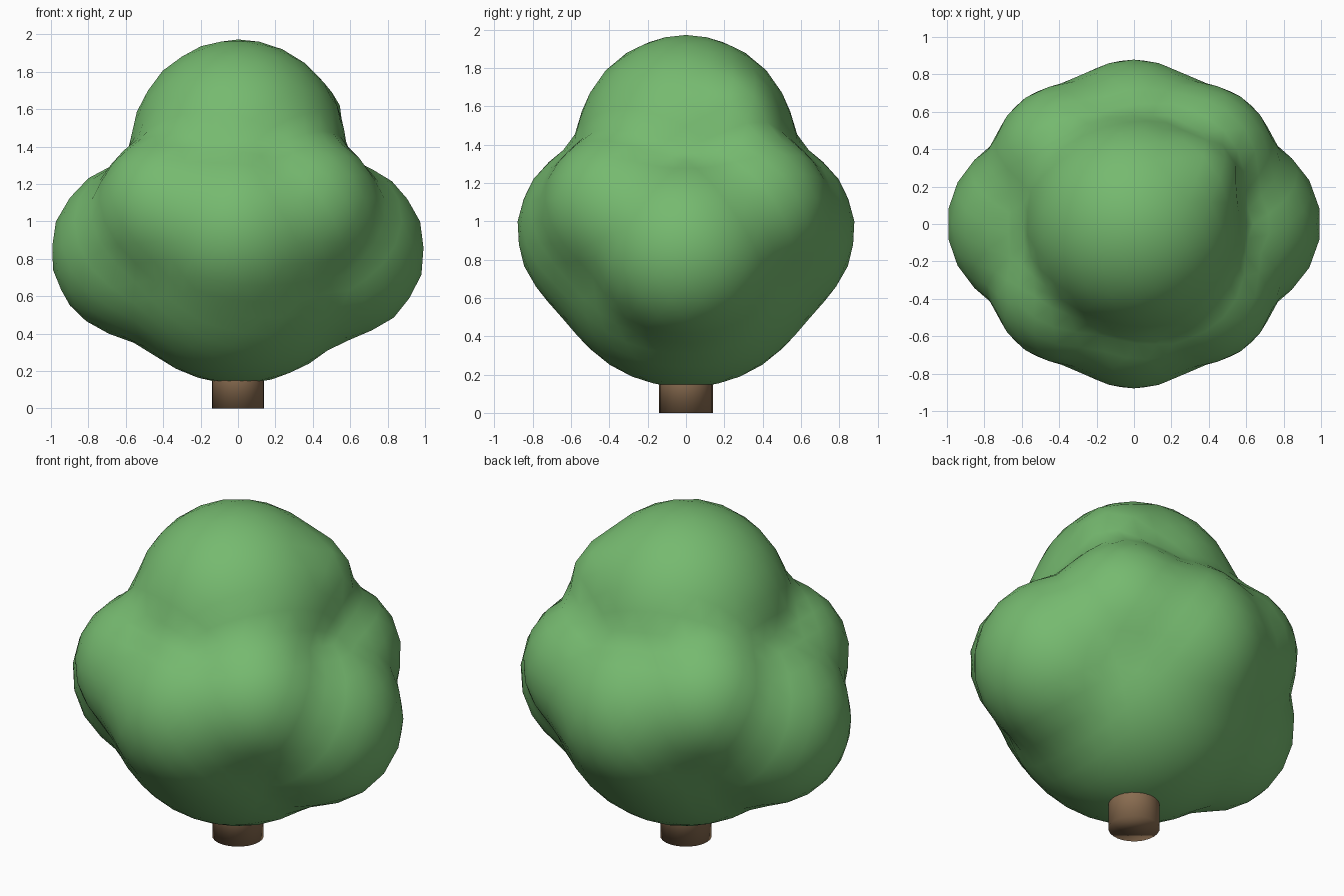
import bpy, bmesh, math
from mathutils import Vector

if "Cube" in bpy.data.objects:
    bpy.data.objects.remove(bpy.data.objects["Cube"])


def material(name, color):
    m = bpy.data.materials.new(name)
    m.diffuse_color = (*color, 1)
    m.use_nodes = True
    m.node_tree.nodes["Principled BSDF"].inputs["Base Color"].default_value = m.diffuse_color
    return m


# Trunk
bpy.ops.mesh.primitive_cylinder_add(vertices=24, radius=0.14, depth=0.3, location=(0, 0, 0.15))
trunk = bpy.context.object
trunk.name = "trunk"
trunk.data.materials.append(material("bark", (0.25, 0.15, 0.08)))
bpy.ops.object.shade_smooth()

# Foliage clumps: centre and radius
clumps = [(Vector((0, 0, 0.86)), 0.73),        # main body
          (Vector((0, 0, 1.40)), 0.575),       # crown
          (Vector((0.31, 0.23, 1.54)), 0.25)]  # small bump on crown
for s in (-1, 1):
    clumps.append((Vector((s * 0.53, 0, 0.845)), 0.475))
    clumps.append((Vector((0, s * 0.41, 0.95)), 0.475))
    for t in (-1, 1):
        clumps.append((Vector((s * 0.36, t * 0.35, 1.07)), 0.40))

# Foliage: one sphere pushed out to the outermost clump in each direction
core = Vector((0, 0, 1.0))
SHARP = 28  # lower values blend the clumps more


def reach(d):
    total = 0
    for c, r in clumps:
        o = c - core
        b = o.dot(d)
        k = b * b - o.length_squared + r * r
        if k >= 0:
            total += math.exp(SHARP * (b + math.sqrt(k)))
    return math.log(total) / SHARP


bm = bmesh.new()
bmesh.ops.create_icosphere(bm, subdivisions=4, radius=1)
for v in bm.verts:
    d = v.co.normalized()
    v.co = core + d * reach(d)
for f in bm.faces:
    f.smooth = True
mesh = bpy.data.meshes.new("foliage")
bm.to_mesh(mesh)
bm.free()
foliage = bpy.data.objects.new("foliage", mesh)
bpy.context.collection.objects.link(foliage)
mesh.materials.append(material("leaves", (0.18, 0.49, 0.16)))

# Soften the creases between clumps
soft = foliage.modifiers.new("soften", "SMOOTH")
soft.factor = 0.4
soft.iterations = 1
